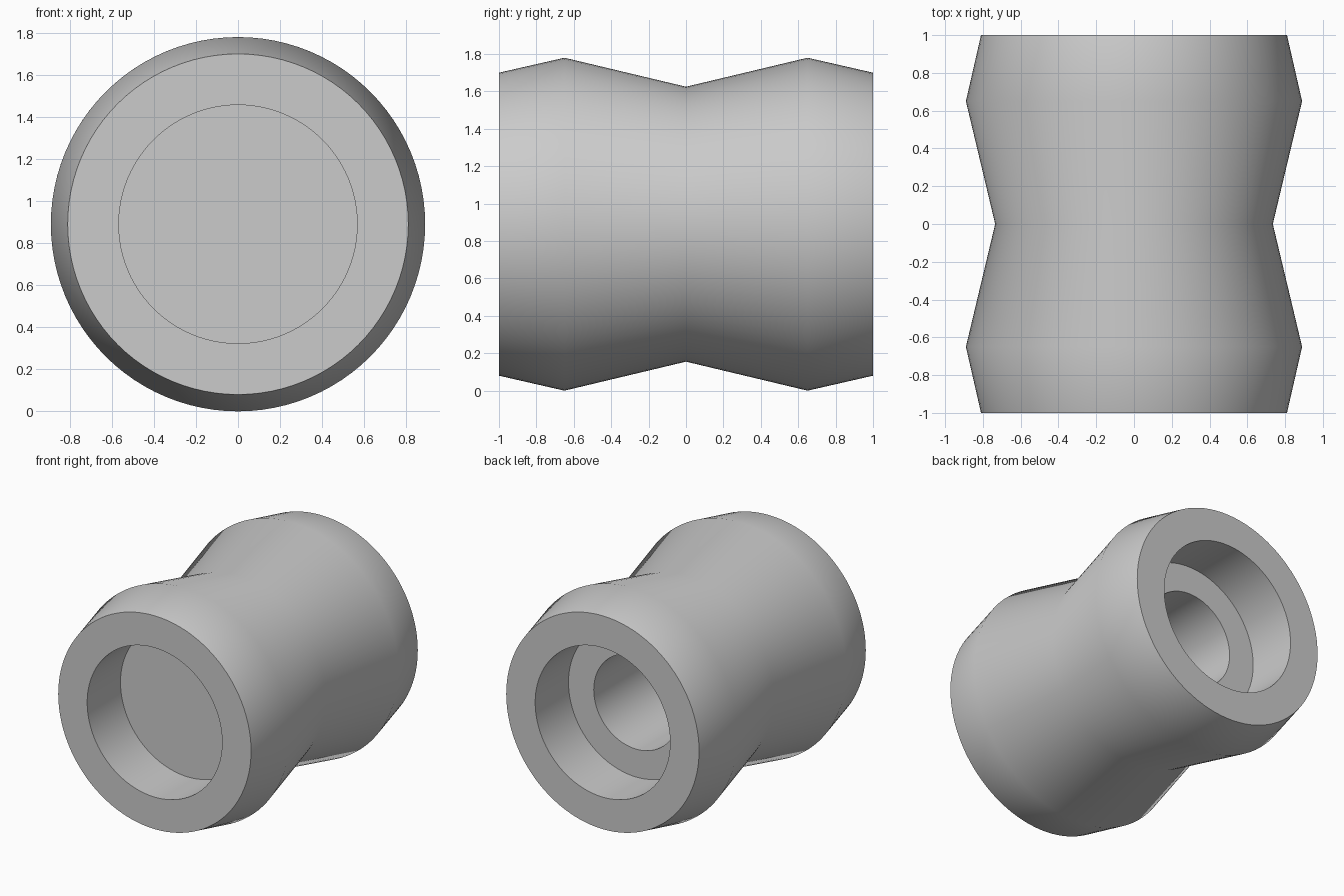
import bpy
import bmesh
from math import cos, sin, tau, radians

cube = bpy.data.objects.get("Cube")
if cube:
    bpy.data.objects.remove(cube, do_unlink=True)

SEGMENTS = 96
AXIS_HEIGHT = 0.89

grey = bpy.data.materials.new("light_grey")
grey.use_nodes = True
colour = (0.6, 0.6, 0.6, 1)
grey.diffuse_color = colour
grey.node_tree.nodes["Principled BSDF"].inputs["Base Color"].default_value = colour


def lathe(name, profile, material):
    """Spin (radius, y) points round the y axis; zero radius closes an end."""
    bm = bmesh.new()
    rings = []
    for radius, y in profile:
        count = SEGMENTS if radius else 1
        rings.append([bm.verts.new((radius * cos(tau * i / SEGMENTS), y,
                                    radius * sin(tau * i / SEGMENTS)))
                      for i in range(count)])
    for a, b in zip(rings, rings[1:]):
        for i in range(SEGMENTS):
            j = (i + 1) % SEGMENTS
            corners = [a[i % len(a)], a[j % len(a)], b[j % len(b)], b[i % len(b)]]
            bm.faces.new(list(dict.fromkeys(corners)))
    bmesh.ops.recalc_face_normals(bm, faces=bm.faces)
    mesh = bpy.data.meshes.new(name)
    bm.to_mesh(mesh)
    bm.free()
    mesh.materials.append(material)
    obj = bpy.data.objects.new(name, mesh)
    bpy.context.collection.objects.link(obj)
    obj.location.z = AXIS_HEIGHT
    bpy.ops.object.select_all(action="DESELECT")
    obj.select_set(True)
    bpy.context.view_layer.objects.active = obj
    bpy.ops.object.shade_smooth_by_angle(angle=radians(35))
    return obj


# Waisted sleeve: blind front socket, stepped back socket with a deep bore
front_socket = [(0, -0.6), (0.567, -0.6), (0.567, -1)]
outer_wall = [(0.81, -1), (0.89, -0.65), (0.735, 0), (0.89, 0.65), (0.81, 1)]
back_socket = [(0.567, 1), (0.567, 0.6), (0.355, 0.6), (0.355, -0.5), (0, -0.5)]
lathe("waisted_sleeve", front_socket + outer_wall + back_socket, grey)
